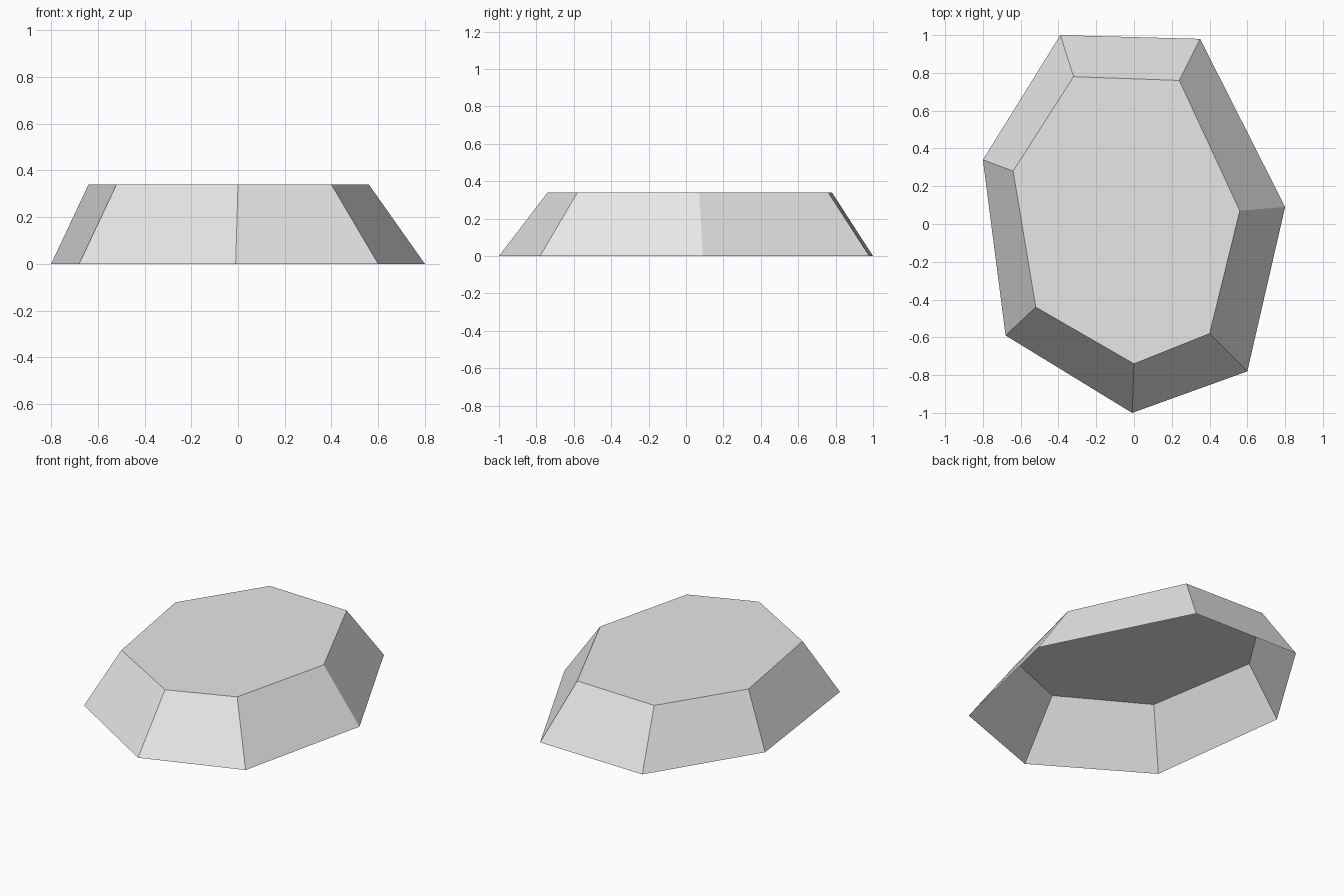
import bpy
import bmesh

default_cube = bpy.data.objects.get("Cube")
if default_cube:
    bpy.data.objects.remove(default_cube, do_unlink=True)

# One plain stone colour
stone = bpy.data.materials.new("light_grey_stone")
stone.use_nodes = True
grey = (0.8, 0.8, 0.8, 1.0)
stone.diffuse_color = grey
stone.node_tree.nodes["Principled BSDF"].inputs["Base Color"].default_value = grey

# Seven-sided outlines, counter-clockwise from above
HEIGHT = 0.34
base_outline = [(-0.39, 1.0), (-0.8, 0.34), (-0.68, -0.59), (-0.01, -1.0),
                (0.6, -0.78), (0.8, 0.09), (0.35, 0.98)]
top_outline = [(-0.32, 0.78), (-0.64, 0.28), (-0.52, -0.44), (0.0, -0.74),
               (0.4, -0.58), (0.56, 0.07), (0.24, 0.76)]

bm = bmesh.new()
base = [bm.verts.new((x, y, 0)) for x, y in base_outline]
top = [bm.verts.new((x, y, HEIGHT)) for x, y in top_outline]

# Flat top and sloping sides, open underneath
bm.faces.new(top)
for i in range(len(base)):
    j = (i + 1) % len(base)
    bm.faces.new((base[i], base[j], top[j], top[i]))

mesh = bpy.data.meshes.new("flat_rock")
bm.to_mesh(mesh)
bm.free()
mesh.materials.append(stone)
rock = bpy.data.objects.new("flat_rock", mesh)
bpy.context.collection.objects.link(rock)
